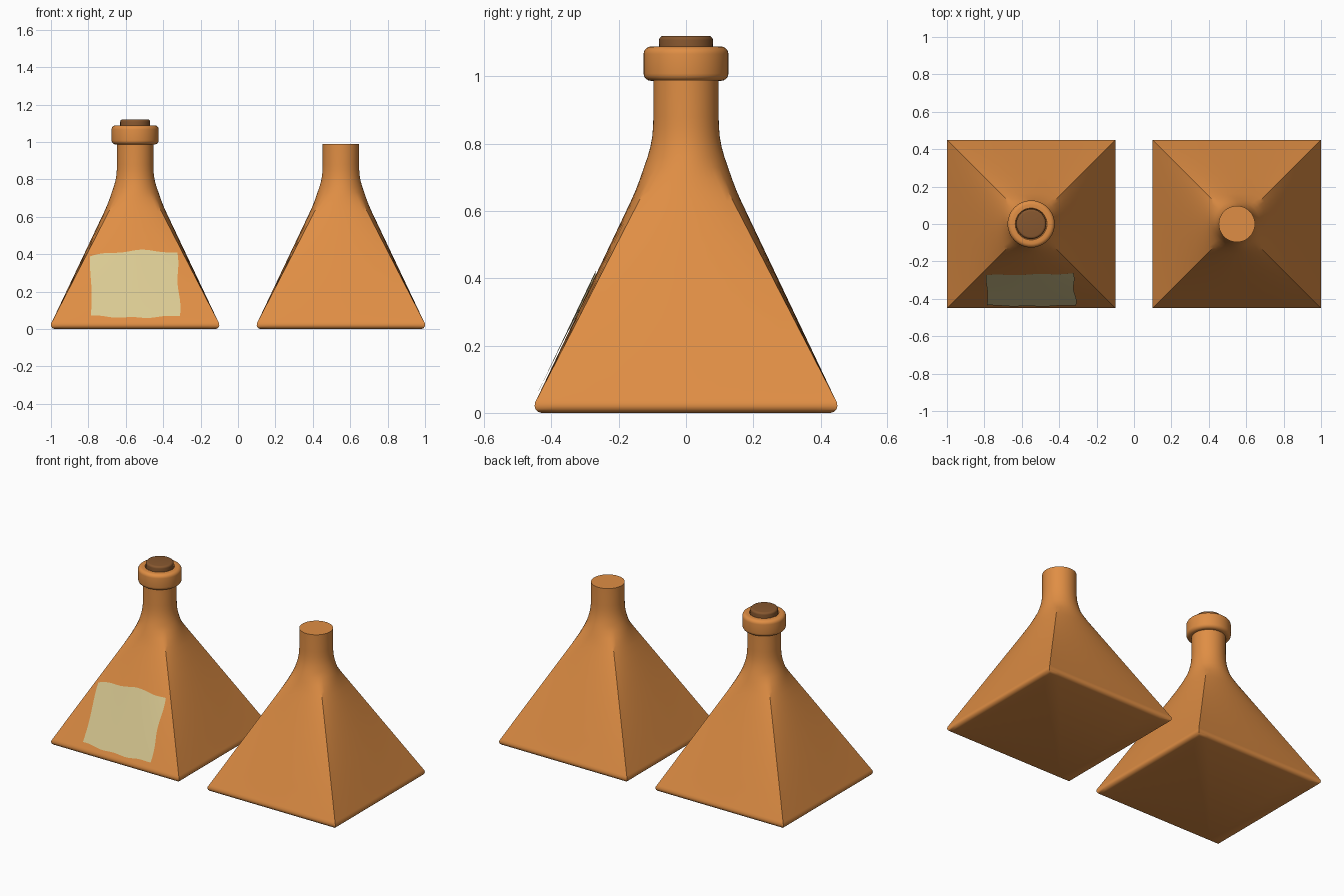
import bpy, bmesh, math

if "Cube" in bpy.data.objects:
    bpy.data.objects.remove(bpy.data.objects["Cube"])

R2 = math.sqrt(2)
NECK = 0.097


def material(name, rgb):
    m = bpy.data.materials.new(name)
    m.diffuse_color = (*rgb, 1)
    m.use_nodes = True
    m.node_tree.nodes["Principled BSDF"].inputs["Base Color"].default_value = m.diffuse_color
    return m


amber = material("amber_glass", (0.74, 0.27, 0.058))
brown = material("cork", (0.24, 0.095, 0.028))
paper = material("paper", (0.70, 0.59, 0.29))


def finish(bm, name, mat, loc=(0, 0, 0), angle=30):
    bmesh.ops.recalc_face_normals(bm, faces=bm.faces)
    me = bpy.data.meshes.new(name)
    bm.to_mesh(me)
    bm.free()
    ob = bpy.data.objects.new(name, me)
    ob.location = loc
    bpy.context.collection.objects.link(ob)
    me.materials.append(mat)
    bpy.ops.object.select_all(action='DESELECT')
    ob.select_set(True)
    bpy.context.view_layer.objects.active = ob
    bpy.ops.object.shade_smooth_by_angle(angle=math.radians(angle))
    return ob


def loft(rings, caps=True):
    bm = bmesh.new()
    rows = [[bm.verts.new(p) for p in r] for r in rings]
    n = len(rows[0])
    for a, b in zip(rows, rows[1:]):
        for i in range(n):
            j = (i + 1) % n
            bm.faces.new((a[i], a[j], b[j], b[i]))
    if caps:
        bm.faces.new(rows[0])
        bm.faces.new(rows[-1])
    return bm


def bulge(c, m, t):
    # distance of a side from the axis: flat when m == c, circular when m == c*sqrt(2)
    return c + (m - c) * (R2 * math.cos(t) - 1) / (R2 - 1)


def section(z, c, m, n=12):
    pts = []
    for k in range(4):
        ca, sa = math.cos(k * math.pi / 2), math.sin(k * math.pi / 2)
        for i in range(n):
            t = -math.pi / 4 + math.pi / 2 * i / n
            x, y = bulge(c, m, t), c * R2 * math.sin(t)
            pts.append((x * ca - y * sa, x * sa + y * ca, z))
    return pts


def corner(z):
    return 0.444 - (z - 0.04) * 0.516


def middle(z):
    return 0.444 - (z - 0.04) * 0.475


# bottle body: square base, ruled sides blending into a round neck
rings = [section(z, c, c) for z, c in
         ((0, 0.430), (0.004, 0.441), (0.012, 0.448), (0.02, 0.45), (0.03, 0.449))]
rings += [section(z, corner(z), middle(z)) for z in (0.04, 0.16, 0.28, 0.40, 0.50, 0.58, 0.63)]
rings += [section(z, c, m) for z, c, m in
          ((0.66, corner(0.66), 0.1505), (0.695, corner(0.695), 0.137))]
rings += [section(z, r / R2, r) for z, r in
          ((0.73, 0.125), (0.76, 0.1145), (0.79, 0.106), (0.82, 0.1005),
           (0.85, NECK + 0.001), (0.88, NECK), (0.99, NECK))]
body = finish(loft(rings), "labelled_bottle_body", amber, (-0.55, 0, 0))
plain = bpy.data.objects.new("plain_bottle_body", body.data)
plain.location = (0.55, 0, 0)
bpy.context.collection.objects.link(plain)


def lathe(name, profile, mat, n=48):
    rs = [[(r * math.cos(2 * math.pi * i / n), r * math.sin(2 * math.pi * i / n), z)
           for i in range(n)] for r, z in profile]
    return finish(loft(rs), name, mat, (-0.55, 0, 0), 40)


def rounded(r, z, b, a0, a1, n=5):
    # quarter-round corner centred b inside the rim
    return [(r - b + b * math.cos(a0 + (a1 - a0) * i / n),
             z + b * math.sin(a0 + (a1 - a0) * i / n)) for i in range(n + 1)]


H = math.pi / 2
# rounded collar around the mouth
lathe("bottle_lip", [(0.08, 0.987)] + rounded(0.126, 1.009, 0.022, -H, 0)
      + rounded(0.126, 1.067, 0.022, 0, H) + rounded(0.086, 1.083, -0.006, -H, -2 * H, 3)[:1]
      + [(0.085, 1.089), (0.081, 1.080)], amber)
# stopper
lathe("cork", [(0.079, 1.06)] + rounded(0.080, 1.108, 0.013, 0, H), brown)

# uneven paper label following the front face
bm = bmesh.new()
NX, NZ = 24, 12
grid = []
for j in range(NZ + 1):
    v = j / NZ
    row = []
    left = -0.237 + 0.005 * math.sin(v * 5)
    right = 0.240 - 0.016 * v + 0.005 * math.sin(v * 9)
    for i in range(NX + 1):
        u = i / NX
        top = 0.388 + 0.032 * math.sin(min(1, u * 1.7) * H) + 0.005 * math.sin(u * 13) - 0.012 * u ** 6
        low = 0.072 - 0.011 * math.sin(u * math.pi) + 0.003 * math.sin(u * 17)
        x, z = left + (right - left) * u, low + (top - low) * v
        c = corner(z)
        t = math.asin(max(-0.7071, min(0.7071, x / (c * R2))))
        row.append(bm.verts.new((x, -bulge(c, middle(z), t) - 0.006, z)))
    grid.append(row)
for a, b in zip(grid, grid[1:]):
    for i in range(NX):
        bm.faces.new((a[i], a[i + 1], b[i + 1], b[i]))
label = finish(bm, "paper_label", paper, (-0.55, 0, 0))
if label.data.polygons[0].normal.y > 0:
    label.data.flip_normals()
